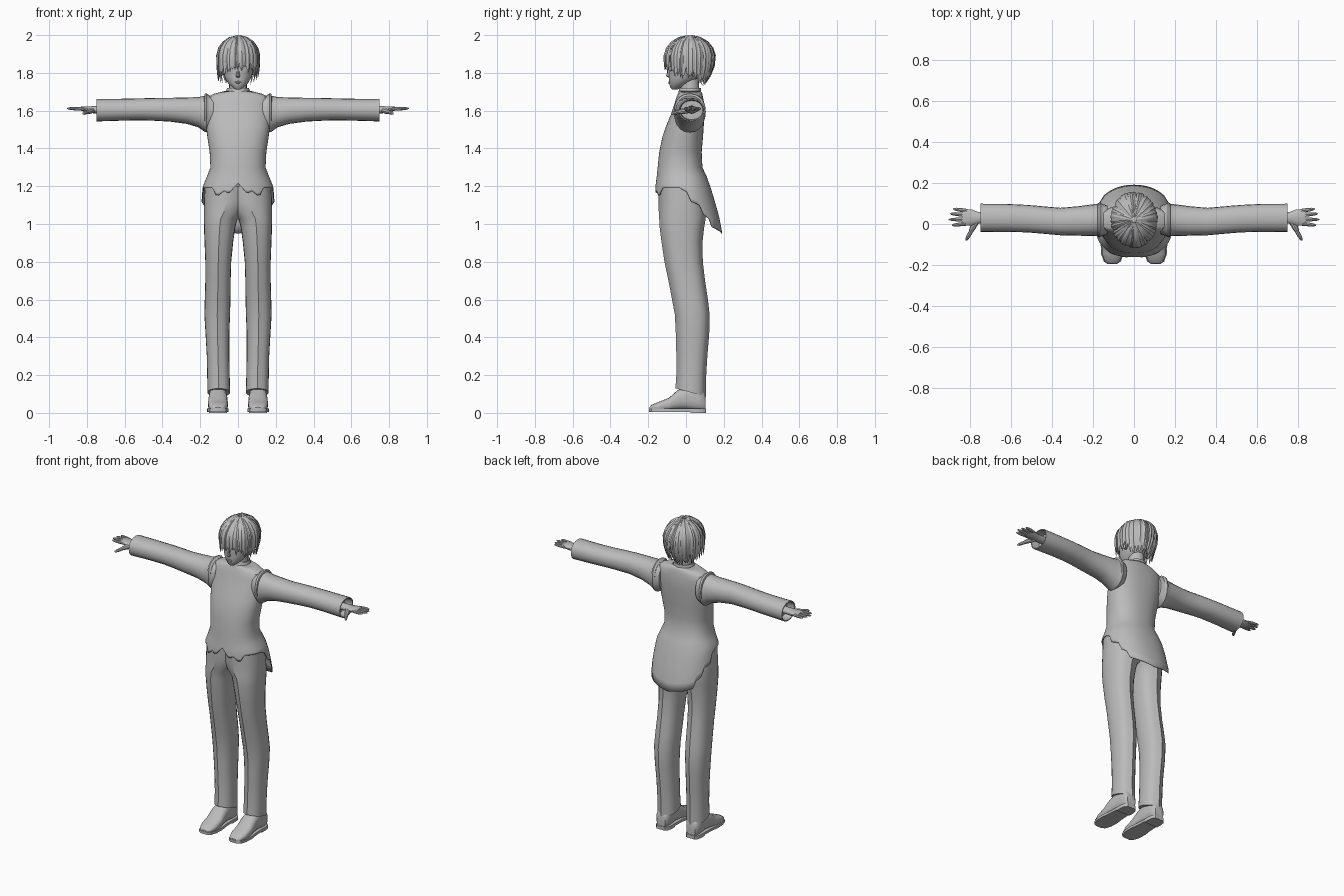
import bpy, bmesh, math, random
from mathutils import Vector

if "Cube" in bpy.data.objects:
    bpy.data.objects.remove(bpy.data.objects["Cube"])

random.seed(4)
grey = bpy.data.materials.new("plain_grey")
grey.diffuse_color = (0.5, 0.5, 0.5, 1)
grey.use_nodes = True
grey.node_tree.nodes["Principled BSDF"].inputs["Base Color"].default_value = grey.diffuse_color


def loft(bm, rings, cap=True):
    rows = [[bm.verts.new(p) for p in r] for r in rings]
    for a, b in zip(rows, rows[1:]):
        n = len(a)
        for i in range(n):
            bm.faces.new((a[i], a[(i + 1) % n], b[(i + 1) % n], b[i]))
    if cap:
        bm.faces.new(rows[0])
        bm.faces.new(rows[-1])


def finish(name, bm, mirror=False, thick=0, angle=35):
    bmesh.ops.recalc_face_normals(bm, faces=bm.faces)
    me = bpy.data.meshes.new(name)
    bm.to_mesh(me)
    bm.free()
    me.materials.append(grey)
    ob = bpy.data.objects.new(name, me)
    bpy.context.collection.objects.link(ob)
    bpy.ops.object.select_all(action='DESELECT')
    ob.select_set(True)
    bpy.context.view_layer.objects.active = ob
    bpy.ops.object.shade_smooth_by_angle(angle=math.radians(angle))
    if mirror:
        ob.modifiers.new("mirror", 'MIRROR')
    if thick:
        m = ob.modifiers.new("cloth", 'SOLIDIFY')
        m.thickness = thick
        m.offset = -1
    return ob


def spow(v, e):
    return math.copysign(abs(v) ** e, v)


def ring(c, u, v, ru, rv, n=20, e=1.0):
    """Superellipse ring around c in the plane of u and v."""
    c, u, v = Vector(c), Vector(u), Vector(v)
    out = []
    for i in range(n):
        a = 2 * math.pi * i / n
        out.append(c + u * ru * spow(math.sin(a), e) - v * rv * spow(math.cos(a), e))
    return out


X, Y, Z = (1, 0, 0), (0, 1, 0), (0, 0, 1)


def zring(z, x0, x1, y0, y1, n=24, e=0.9):
    return ring(((x0 + x1) / 2, (y0 + y1) / 2, z), X, Y, (x1 - x0) / 2, (y1 - y0) / 2, n, e)


def interp(table, t):
    for a, b in zip(table, table[1:]):
        if t <= b[0]:
            f = max(0, (t - a[0]) / (b[0] - a[0]))
            return [p + (q - p) * f for p, q in zip(a[1:], b[1:])]
    return list(table[-1][1:])


# Jacket: height, half width, front y, back y
body = [(0.95, .2, -.17, .192), (1.03, .2, -.17, .178), (1.13, .195, -.168, .15),
        (1.2, .186, -.162, .128), (1.25, .165, -.155, .11), (1.3, .146, -.15, .087),
        (1.38, .15, -.142, .083), (1.46, .162, -.125, .09), (1.52, .169, -.105, .094),
        (1.58, .172, -.08, .097), (1.64, .172, -.06, .096), (1.672, .165, -.05, .09),
        (1.69, .125, -.042, .086), (1.705, .065, -.035, .078)]
# Jagged hem height by angle from the front
hem = [(0, 1.215), (12, 1.16), (20, 1.175), (33, 1.145), (43, 1.19), (85, 1.19), (95, 1.17),
       (100, 1.12), (115, 1.1), (120, 1.05), (130, 1.03), (135, .985), (150, .97), (180, .95)]
N = 72
rings = []
levels = [i / 6 for i in range(6)] + [b[0] for b in body[4:]]
for lv in levels:
    row = []
    for i in range(N):
        a = 2 * math.pi * i / N
        deg = 180 - abs(180 - math.degrees(a))
        h = interp(hem, deg)[0]
        z = h + (1.25 - h) * lv if lv < 1 else lv
        hw, yf, yb = interp(body, z)
        row.append(((hw * spow(math.sin(a), .88)),
                    (yf + yb) / 2 - (yb - yf) / 2 * spow(math.cos(a), .88), z))
    rings.append(row)
bm = bmesh.new()
loft(bm, rings, False)
finish("jacket", bm, thick=.005)

# Sleeves with hollow cuffs: x, y, z, radius y, radius z
bm = bmesh.new()
sleeve = [(.13, .02, 1.59, .07, .085), (.168, .02, 1.585, .082, .1), (.178, .02, 1.584, .078, .095),
          (.21, .018, 1.592, .077, .08), (.27, .015, 1.6, .072, .07), (.36, .012, 1.605, .067, .063),
          (.45, .02, 1.607, .067, .06), (.52, .026, 1.607, .067, .058), (.62, .03, 1.605, .068, .058),
          (.75, .03, 1.603, .069, .06), (.75, .03, 1.603, .063, .054), (.70, .03, 1.603, .058, .05)]
loft(bm, [ring((x, y, z), Y, Z, ry, rz, 20, .92) for x, y, z, ry, rz in sleeve])
finish("sleeve", bm, True)

# Raised shoulder seams
bm = bmesh.new()
loft(bm, [ring((x, .02, 1.594), Y, Z, ry, rz, 20, .9)
          for x, ry, rz in ((.155, .078, .088), (.166, .085, .098), (.176, .083, .095), (.18, .07, .08))])
finish("shoulder_seam", bm, True)

# Hands
bm = bmesh.new()
palm = [(.69, .03, 1.605, .026, .022), (.76, .03, 1.605, .029, .02), (.79, .032, 1.606, .039, .016),
        (.825, .032, 1.61, .042, .012), (.84, .033, 1.611, .038, .008)]
loft(bm, [ring((x, y, z), Y, Z, ry, rz, 14) for x, y, z, ry, rz in palm])


def digit(p0, p1, r):
    p0, p1 = Vector(p0), Vector(p1)
    d = (p1 - p0).normalized()
    side = Vector(Z).cross(d).normalized()
    loft(bm, [ring(p0.lerp(p1, t), side, d.cross(side), r * k, r * k, 8)
              for t, k in ((0, 1), (.45, 1), (.8, .8), (.95, .5), (1, .15))])


for y0, y1, tip in ((.064, .074, .884), (.044, .05, .898), (.022, .022, .905), (.002, -.006, .89)):
    digit((.815, y0, 1.609), (tip, y1, 1.612), .0095)
digit((.77, .015, 1.602), (.802, -.045, 1.592), .015)
digit((.795, -.035, 1.594), (.821, -.08, 1.584), .010)
finish("hand", bm, True)

# Trousers: z, inner x, outer x, front y, back y, with pressed creases
legs = [(.108, .042, .162, -.055, .105), (.2, .044, .163, -.05, .106), (.3, .046, .165, -.05, .112),
        (.42, .046, .172, -.053, .122), (.52, .042, .178, -.058, .124), (.6, .04, .176, -.073, .115),
        (.7, .039, .173, -.092, .1), (.8, .036, .173, -.113, .088), (.9, .026, .177, -.128, .086),
        (.98, .015, .18, -.138, .095), (1.03, .002, .181, -.141, .103), (1.06, -.03, .181, -.143, .106),
        (1.12, -.06, .181, -.145, .105), (1.2, -.07, .176, -.145, .1)]
bm = bmesh.new()
rows = []
for k, (z, xi, xo, yf, yb) in enumerate(legs):
    r = zring(z, xi, xo, yf + .006, yb - .006, 24, .88)
    r[0].y -= .007
    r[12].y += .007
    if k == 0:
        for p in r:
            p.z -= .28 * (p.y - .025)
    rows.append(r)
loft(bm, rows)
finish("trouser_leg", bm, True, angle=32)

# Shoes: y, half width, bottom, top
shoe = [(-.194, .02, .014, .03), (-.182, .038, .01, .043), (-.145, .051, .008, .058), (-.09, .053, .01, .08),
        (-.045, .05, .016, .12), (0, .046, .018, .14), (.06, .045, .01, .14), (.092, .04, .01, .115),
        (.103, .03, .012, .09)]
bm = bmesh.new()
loft(bm, [ring((.106, y, (b + t) / 2), X, Z, w, (t - b) / 2, 18, .75) for y, w, b, t in shoe])
finish("shoe", bm, True)
bm = bmesh.new()
for part in (((-.196, .022), (-.183, .042), (-.145, .055), (-.09, .057), (-.04, .05), (.03, .046)),
             ((.025, .047), (.06, .048), (.09, .043), (.106, .03))):
    lift = .006 if part[0][0] < 0 else 0
    loft(bm, [[(.106 - w, y, lift), (.106 + w, y, lift), (.106 + w, y, .022), (.106 - w, y, .022)]
              for y, w in part])
finish("shoe_sole", bm, True)

# Neck and collar
bm = bmesh.new()
loft(bm, [zring(z, -w, w, a, b, 20, 1) for z, w, a, b in
          ((1.66, .055, -.03, .075), (1.71, .047, -.028, .07), (1.8, .045, -.035, .065))])
finish("neck", bm)
bm = bmesh.new()
loft(bm, [zring(z, -w, w, a, b, 28, 1) for z, w, a, b in
          ((1.675, .072, -.048, .086), (1.7, .064, -.04, .08), (1.72, .058, -.034, .078),
           (1.72, .053, -.029, .073), (1.69, .053, -.029, .073))], False)
finish("collar", bm)

# Head: z, half width, front y, back y
skull = [(1.712, .012, -.074, -.045), (1.722, .028, -.083, -.025), (1.745, .052, -.089, .02),
         (1.775, .071, -.091, .07), (1.82, .084, -.09, .1), (1.87, .09, -.095, .12),
         (1.92, .087, -.09, .12), (1.96, .068, -.06, .1), (1.985, .035, -.02, .06)]
bm = bmesh.new()
loft(bm, [zring(z, -w, w, a, b, 28, .97) for z, w, a, b in skull])
finish("head", bm)

# Nose, lips, eyes, brows and ears
bm = bmesh.new()
loft(bm, [zring(z, -w, w, a, -.08, 8, 1) for z, w, a in
          ((1.776, .008, -.094), (1.784, .011, -.106), (1.80, .007, -.101), (1.84, .005, -.094))])
finish("nose", bm)
bm = bmesh.new()
for z, w in ((1.752, .02), (1.745, .014)):
    loft(bm, [ring((0, y, z), X, Z, w * k, .004 * k, 10) for y, k in ((-.08, 1), (-.0905, 1), (-.093, .5))])
finish("lips", bm)
for name, z, hw, hz in (("eye", 1.822, .021, .011), ("eyebrow", 1.85, .022, .003)):
    bm = bmesh.new()
    u = Vector((.9, .4, 0)).normalized()
    loft(bm, [ring((.04, y, z), u, Z, hw, hz, 14) for y in (-.077, -.085)])
    finish(name, bm, True)
bm = bmesh.new()
loft(bm, [ring((x, .018, 1.815), Y, Z, .02 * k, .03 * k, 12) for x, k in ((.07, .8), (.092, 1), (.097, .7))])
finish("ear", bm, True)

# Hair cap with the face left open
bm = bmesh.new()
bmesh.ops.create_uvsphere(bm, u_segments=32, v_segments=18, radius=1)
for v in bm.verts:
    v.co = Vector((v.co.x * .104, .02 + v.co.y * .126, 1.882 + v.co.z * .11))
gone = [f for f in bm.faces if f.calc_center_median().z < (1.88 if f.calc_center_median().y < -.03 else 1.78)]
bmesh.ops.delete(bm, geom=gone, context='FACES')
finish("hair_cap", bm)

# Hair locks: ridged tapering blades falling from the crown
bm = bmesh.new()


def lock(deg, z_end, width, size):
    a = math.radians(deg)
    out = Vector((math.sin(a), -math.cos(a), 0))
    side = Vector((math.cos(a), math.sin(a), 0))
    rear = max(0, -math.cos(a))
    path = []
    for th in (6, 25, 45, 65, 86):
        s, c = math.sin(math.radians(th)), math.cos(math.radians(th))
        path.append((s, 1.885 + .112 * size * c, .25 + .75 * s))
    for t, w in ((.35, .95), (.7, .65), (1, .08)):
        z = 1.885 + (z_end - 1.885) * t
        path.append((1 - (.06 + .3 * rear) * ((1.885 - z) / .14) ** 2, z, w))
    rows = []
    for s, z, w in path:
        p = Vector((out.x * .112 * s * size, .02 + out.y * .134 * s * size, z))
        n = (out * s + Vector((0, 0, max(0, 1 - s)))).normalized()
        rows.append([p - side * width * w, p + n * .005 * min(1, w), p + side * width * w, p - n * .007 * w])
    loft(bm, rows)


ends = [(0, 1.825), (25, 1.815), (45, 1.79), (65, 1.765), (100, 1.76), (140, 1.745), (180, 1.735)]
for layer, (count, size) in enumerate(((34, 1.0), (30, .95))):
    for i in range(count):
        deg = 360 * (i + .5 * layer) / count
        z = interp(ends, 180 - abs(180 - deg))[0] + random.uniform(-.012, .022)
        lock(deg + random.uniform(-3, 3), z, random.uniform(.011, .016), size + random.uniform(-.02, .02))
finish("hair_locks", bm, angle=25)
